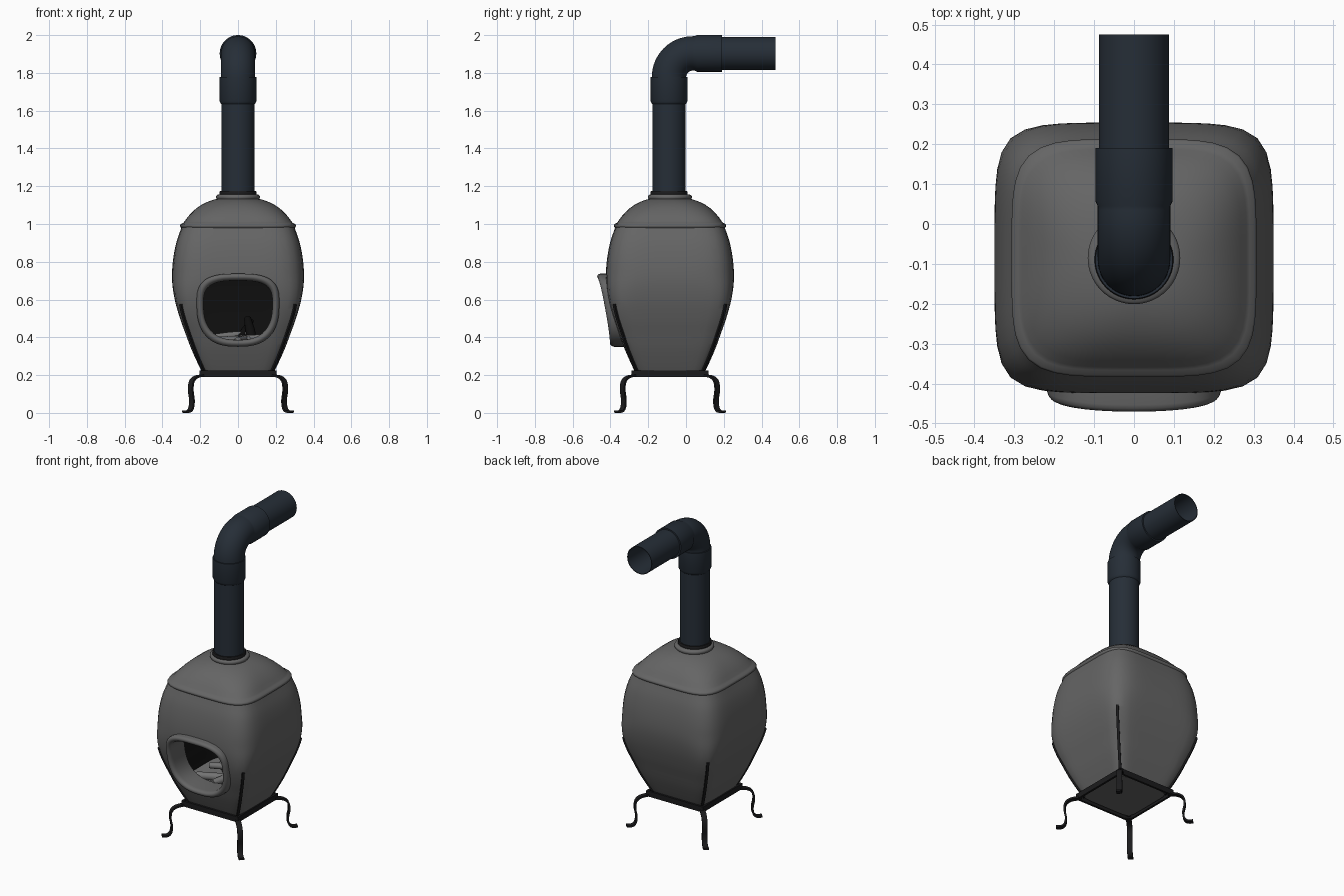
import bpy, bmesh, math
from mathutils import Vector

if "Cube" in bpy.data.objects:
    bpy.data.objects.remove(bpy.data.objects["Cube"])

CY, SY = -0.085, 0.97      # body centre in y, slight squash in depth
SEG = 64


def material(name, rgb):
    m = bpy.data.materials.new(name)
    m.diffuse_color = (*rgb, 1)
    m.use_nodes = True
    m.node_tree.nodes["Principled BSDF"].inputs["Base Color"].default_value = m.diffuse_color
    return m


CLAY = material("dark_grey_clay", (0.13, 0.13, 0.13))
WOOD = material("ashen_wood", (0.17, 0.17, 0.17))
BLACK = material("black_iron", (0.011, 0.011, 0.012))
SOOT = material("soot", (0.004, 0.004, 0.004))
BLUE = material("blue_black_flue", (0.019, 0.027, 0.038))


def catmull(pts, steps=4):
    """Smooth a short list of control points."""
    p = [Vector(q) for q in pts]
    p = [2 * p[0] - p[1]] + p + [2 * p[-1] - p[-2]]
    out = []
    for a, b, c, d in zip(p, p[1:], p[2:], p[3:]):
        for i in range(steps):
            t = i / steps
            out.append(0.5 * (2 * b + (c - a) * t + (2 * a - 5 * b + 4 * c - d) * t * t
                              + (3 * b - a - 3 * c + d) * t ** 3))
    return out + [p[-2]]


def loft(name, rings, caps=True, closed=False, mat=CLAY, angle=35):
    """Skin a list of equal-length point rings."""
    bm = bmesh.new()
    vs = [[bm.verts.new(p) for p in r] for r in rings]
    n = len(vs[0])
    pairs = list(zip(vs, vs[1:])) + ([(vs[-1], vs[0])] if closed else [])
    for a, b in pairs:
        for i in range(n):
            j = (i + 1) % n
            bm.faces.new((a[i], a[j], b[j], b[i]))
    if caps and not closed:
        bm.faces.new(vs[0])
        bm.faces.new(vs[-1])
    bmesh.ops.recalc_face_normals(bm, faces=bm.faces)
    me = bpy.data.meshes.new(name)
    bm.to_mesh(me)
    bm.free()
    ob = bpy.data.objects.new(name, me)
    bpy.context.collection.objects.link(ob)
    me.materials.append(mat)
    smooth(ob, angle)
    return ob


def smooth(ob, angle=35):
    bpy.ops.object.select_all(action='DESELECT')
    ob.select_set(True)
    bpy.context.view_layer.objects.active = ob
    bpy.ops.object.shade_smooth_by_angle(angle=math.radians(angle))


def squircle(h, z, n):
    """Rounded-square ring: n = 2 is a circle, larger is squarer."""
    sy = SY if n > 2.01 else 1
    pts = []
    for i in range(SEG):
        t = 2 * math.pi * i / SEG
        c, s = math.cos(t), math.sin(t)
        r = h / (abs(c) ** n + abs(s) ** n) ** (1 / n)
        pts.append((r * c, CY + sy * r * s, z))
    return pts


def squareness(z):
    """Squarer towards the base, softer above the belly."""
    t = min(max((z - .5) / .25, 0), 1)
    return 9 - 3.8 * t * t * (3 - 2 * t)


# Body: thick hollow shell with sooty inside
profile = catmull([(.2, .182), (.26, .212), (.34, .248), (.42, .278), (.5, .307), (.6, .335),
                   (.7, .349), (.8, .345), (.9, .327), (.985, .298)])
outer = [squircle(h, z, squareness(z)) for z, h in profile]
inner = [squircle(h - .025, z, squareness(z)) for z, h in reversed(profile) if z > .225]
body = loft("stove_body", outer + inner)
body.data.materials.append(SOOT)
for f in body.data.polygons:
    c = f.center
    to_axis = Vector((-c.x, CY - c.y, 0))
    if c.z > .225 and (f.normal.dot(to_axis) > 0 or to_axis.length < .01):
        f.material_index = 1


# Door outline, offset outwards by o and set back by depth d from the sloping front
def door_ring(o, d=None, y=None):
    pts = []
    for i in range(SEG):
        t = 2 * math.pi * i / SEG
        c, s = math.cos(t), math.sin(t)
        n = 3.0 if s > 0 else 2.6
        hx, hz = .182 + o, (.118 if s > 0 else .195) + o
        x = hx * math.copysign(abs(c) ** (2 / n), c)
        z = .582 + hz * math.copysign(abs(s) ** (2 / n), s)
        yy = y if y is not None else -.398 - .19 * (z - .34) + .25 * x * x + d
        pts.append((x, yy, z))
    return pts


cutter = loft("door_cutter", [door_ring(.012, y=-.7), door_ring(.012, y=-.2)])
cutter.hide_render = True
mod = body.modifiers.new("door", 'BOOLEAN')
mod.object, mod.operation, mod.solver = cutter, 'DIFFERENCE', 'EXACT'
bpy.context.view_layer.objects.active = body
bpy.ops.object.modifier_apply(modifier="door")
bpy.data.objects.remove(cutter)
smooth(body)

# Raised door surround with rounded lip and a short tunnel
loft("door_surround", [door_ring(o, d) for o, d in
     [(0, .15), (0, .03), (.002, .016), (.007, .006), (.014, .001), (.021, 0), (.028, .003),
      (.034, .01), (.037, .02), (.037, .1), (.012, .1), (.012, .15)]], closed=True, angle=60)

# Lid: rolled rim rising from rounded square to round collar
lid = [(.27, .985, 4.6), (.298, .978, 4.6), (.305, .984, 4.6), (.307, .992, 4.6), (.303, 1.0, 4.6),
       (.290, 1.006, 4.5), (.282, 1.015, 4.4), (.268, 1.035, 4.1), (.248, 1.058, 3.7),
       (.222, 1.082, 3.3), (.19, 1.104, 2.9), (.155, 1.12, 2.5), (.125, 1.13, 2.1),
       (.112, 1.132, 2), (.116, 1.138, 2), (.116, 1.147, 2), (.111, 1.154, 2),
       (.098, 1.157, 2), (.085, 1.157, 2), (.085, 1.12, 2)]
loft("lid", [squircle(*r) for r in lid], caps=False, angle=50)


# Flue: rings given as (y, z, tilt, radius)
def flue_ring(y, z, a, r):
    return [(r * math.cos(t), y + r * math.sin(t) * math.cos(a), z - r * math.sin(t) * math.sin(a))
            for t in (2 * math.pi * i / 48 for i in range(48))]


def flue(name, rings, mat=BLUE, closed=False):
    return loft(name, [flue_ring(*r) for r in rings], caps=False, closed=closed, mat=mat)


PY, PZ, R, Q = -.09, 1.903, .125, math.pi / 2
flue("flue_base_ring", [(PY, z, 0, r) for z, r in
     [(1.15, .085), (1.15, .096), (1.156, .099), (1.168, .099), (1.174, .096), (1.174, .085)]],
     BLACK, True)
flue("lower_flue_pipe", [(PY, 1.13, 0, .088), (PY, 1.67, 0, .088)])
bend = [(PY + R - R * math.cos(a), PZ - R + R * math.sin(a), a, .091)
        for a in (Q * i / 16 for i in range(17))]
elbow = [(PY, z, 0, r) for z, r in
         [(1.632, .086), (1.637, .091), (1.65, .097), (1.777, .097), (1.777, .091)]]
elbow += bend + [(y, PZ, Q, r) for y, r in
                 [(.045, .091), (.058, .097), (.19, .097), (.19, .086)]]
flue("flue_elbow", elbow)
flue("upper_flue_pipe", [(y, PZ, Q, r) for y, r in
     [(.06, .088), (.475, .088), (.475, .084), (.06, .084)]], closed=True)


# Stand: square band, four curled legs and four corner straps
def square(h, z):
    return [(sx * h, CY + sy * h, z) for sx, sy in ((1, 1), (-1, 1), (-1, -1), (1, -1))]


loft("stand_band", [square(.203, .19), square(.203, .225), square(.19, .225), square(.19, .19)],
     closed=True, mat=BLACK)


def strip(name, path, width, thick, sx, sy, squash=1):
    """Flat bar following (corner offset, z) points along a body diagonal."""
    d = Vector((sx, sy, 0)).normalized()
    side = Vector((-d.y, d.x, 0))
    pts = [Vector((sx * q[0], CY + sy * squash * q[0], q[1])) for q in path]
    rings = []
    for i, p in enumerate(pts):
        t = (pts[min(i + 1, len(pts) - 1)] - pts[max(i - 1, 0)]).normalized()
        nrm = t.cross(side)
        rings.append([p + side * a * width / 2 + nrm * b * thick / 2
                      for a, b in ((1, 1), (-1, 1), (-1, -1), (1, -1))])
    return loft(name, rings, mat=BLACK)


leg_path = catmull([(.18, .199), (.222, .19), (.245, .165), (.25, .12), (.244, .07),
                    (.247, .03), (.258, .01), (.272, .006), (.285, .007)])
strap_path = [(h * .5 ** (1 / squareness(z)) + .001, z) for z, h in profile if z < .575]
for fb, sy in (("front", -1), ("back", 1)):
    for lr, sx in (("left", -1), ("right", 1)):
        strip(f"{fb}_{lr}_leg", leg_path, .032, .011, sx, sy)
        strip(f"{fb}_{lr}_strap", strap_path, .016, .011, sx, sy, SY)

# Fire bed and logs
loft("fire_bed", [squircle(.215, .345, 6), squircle(.218, .36, 6)], mat=WOOD)


def log(name, a, b, r, mat=WOOD):
    a, b = Vector(a), Vector(b)
    q = (b - a).to_track_quat('Z', 'Y')
    rings = [[p + q @ Vector((k * math.cos(t), k * math.sin(t), 0))
              for t in (2 * math.pi * i / 10 for i in range(10))]
             for p, k in ((a, r), (a.lerp(b, .5), r * 1.1), (b, r * .8))]
    loft(name, rings, mat=mat, angle=45)


log("log_1", (-.14, -.22, .38), (.12, -.13, .39), .022)
log("log_2", (-.11, -.02, .38), (.14, -.2, .4), .02)
log("log_3", (.0, -.26, .38), (.09, .03, .4), .022)
log("log_4", (-.13, -.1, .4), (.05, -.06, .42), .018)
log("charred_log_1", (.08, -.14, .37), (.05, -.03, .5), .024, SOOT)
log("charred_log_2", (.0, -.1, .38), (.07, .0, .49), .018, SOOT)
